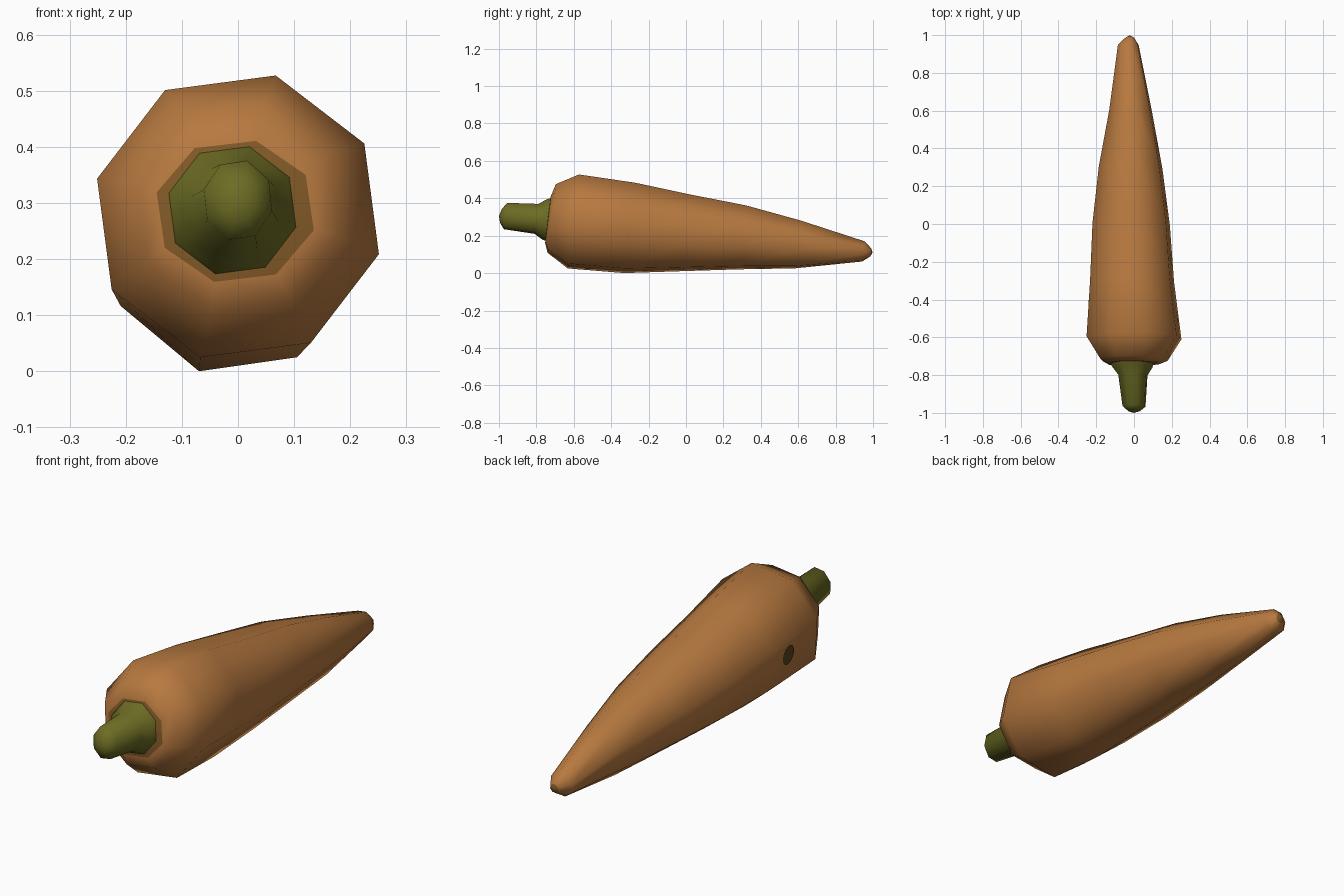
import bpy, bmesh, math
from mathutils import Vector
from mathutils.bvhtree import BVHTree

if "Cube" in bpy.data.objects:
    bpy.data.objects.remove(bpy.data.objects["Cube"])

SIDES = 8
TILT = 0.12  # rings lean to stay square to the drooping axis


def material(name, rgb):
    m = bpy.data.materials.new(name)
    m.diffuse_color = (*rgb, 1)
    m.use_nodes = True
    m.node_tree.nodes["Principled BSDF"].inputs["Base Color"].default_value = m.diffuse_color
    return m


orange = material("carrot orange", (0.47, 0.19, 0.05))
brown = material("brown", (0.22, 0.10, 0.02))
olive = material("stem green", (0.15, 0.15, 0.018))
dark = material("dark blemish", (0.09, 0.055, 0.01))


def finish(name, bm, mats):
    for f in bm.faces:
        f.smooth = True
    me = bpy.data.meshes.new(name)
    bm.to_mesh(me)
    ob = bpy.data.objects.new(name, me)
    for m in mats:
        me.materials.append(m)
    bpy.context.collection.objects.link(ob)
    return ob


def loft(rings, start, end):
    """Skin rings (y, centre x, centre z, x radius, z radius) between two end points."""
    bm = bmesh.new()
    loops = []
    for y, cx, cz, rx, rz in rings:
        loop = []
        for i in range(SIDES):
            a = math.radians(75) + i * math.tau / SIDES
            dz = rz * math.sin(a)
            loop.append(bm.verts.new((cx + rx * math.cos(a), y + TILT * dz, cz + dz)))
        loops.append(loop)
    for a, b in zip(loops, loops[1:]):
        for i in range(SIDES):
            j = (i + 1) % SIDES
            bm.faces.new((a[i], a[j], b[j], b[i]))
    for loop, point in ((loops[0], start), (loops[-1], end)):
        if point:
            v = bm.verts.new(point)
            for i in range(SIDES):
                bm.faces.new((loop[i], loop[(i + 1) % SIDES], v))
    bmesh.ops.recalc_face_normals(bm, faces=bm.faces)
    return bm


# Root, with brown shoulder around the stem and brown tip
body = loft([
    (-0.738, -0.005, 0.285, 0.145, 0.130),
    (-0.718, 0.0, 0.292, 0.185, 0.190),
    (-0.602, 0.0, 0.276, 0.260, 0.260),
    (-0.300, -0.010, 0.2415, 0.230, 0.250),
    (0.000, -0.015, 0.215, 0.212, 0.212),
    (0.300, -0.018, 0.191, 0.174, 0.177),
    (0.600, -0.018, 0.153, 0.117, 0.132),
    (0.948, -0.030, 0.116, 0.057, 0.056),
    (0.988, -0.022, 0.111, 0.022, 0.022),
], (0, -0.742, 0.285), (-0.022, 0.998, 0.11))
for f in body.faces:
    y = f.calc_center_median().y
    f.material_index = 1 if len(f.verts) == 3 or y > 0.98 else 0
tree = BVHTree.FromBMesh(body)
finish("carrot_root", body, [orange, brown])

# Stem stub with flared base
stem = loft([
    (-0.730, -0.010, 0.287, 0.120, 0.120),
    (-0.755, -0.010, 0.287, 0.112, 0.112),
    (-0.800, -0.006, 0.290, 0.080, 0.083),
    (-0.965, 0.0, 0.305, 0.063, 0.073),
    (-0.990, 0.0, 0.305, 0.032, 0.037),
], None, (0, -1.0, 0.305))
finish("stem", stem, [olive])

# Small dark blemish laid on the left side
spot = bmesh.new()
bmesh.ops.create_circle(spot, cap_ends=True, segments=16, radius=1)
for v in spot.verts:
    ray = Vector((-1, -0.41 + 0.037 * v.co.x, 0.247 + 0.046 * v.co.y))
    hit = tree.ray_cast(ray, Vector((1, 0, 0)))[0]
    v.co = hit + Vector((-0.004, 0, 0))
bmesh.ops.recalc_face_normals(spot, faces=spot.faces)
for f in spot.faces:
    f.normal_update()
    if f.normal.x > 0:
        f.normal_flip()
finish("blemish", spot, [dark])
